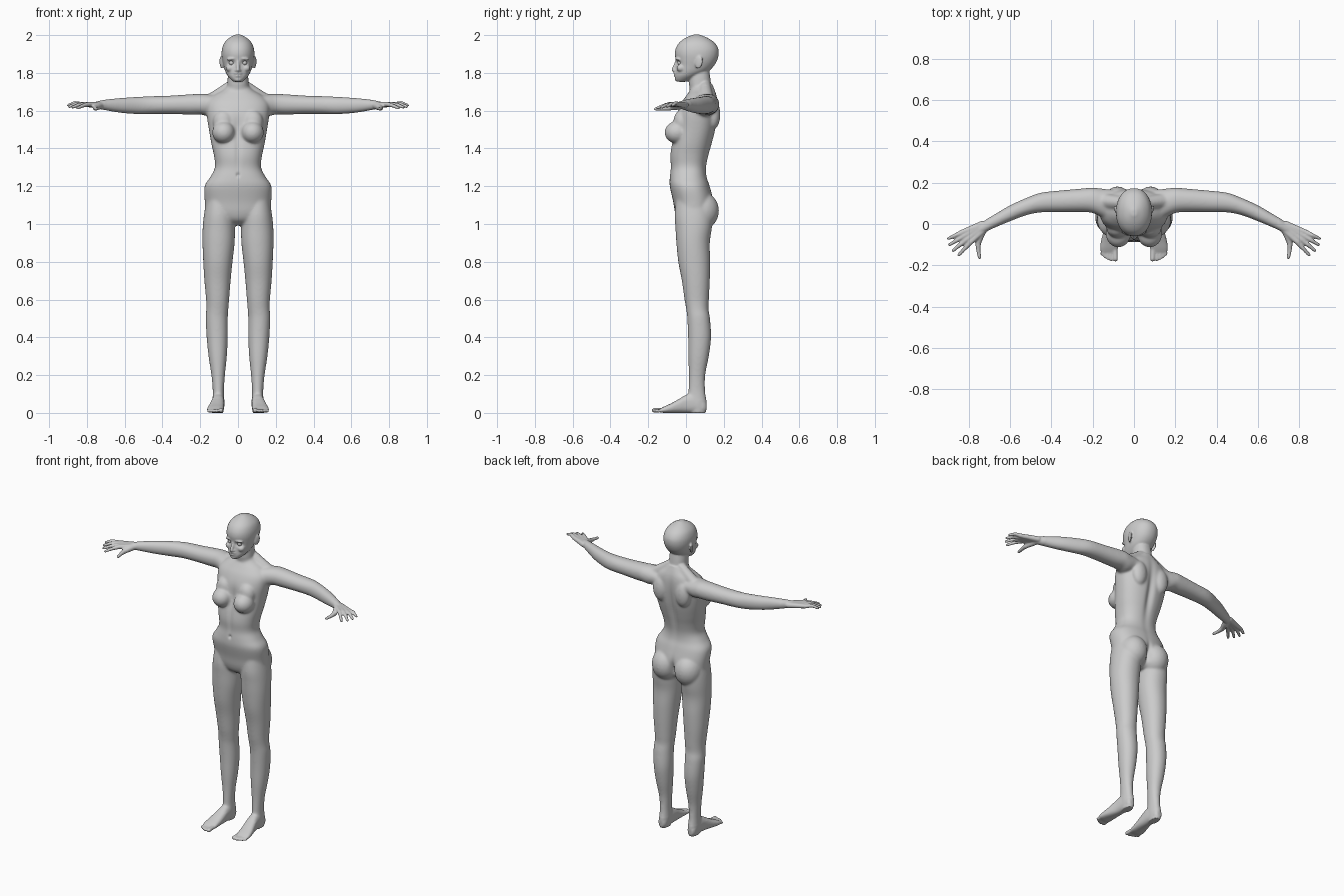
import bpy, bmesh, math
from mathutils import Vector, Matrix, Euler

SEG = 48


def catmull(a, b, c, d, t):
    return [0.5 * (2 * q + (r - p) * t + (2 * p - 5 * q + 4 * r - s) * t * t
                   + (3 * q - p - 3 * r + s) * t ** 3) for p, q, r, s in zip(a, b, c, d)]


def loft(bm, rings, axis="z", power=2.2, steps=4):
    """Closed skin through rings (t, u0, u1, v0, v1) placed along an axis."""
    n = len(rings)
    dense = [catmull(rings[max(i - 1, 0)], rings[i], rings[i + 1], rings[min(i + 2, n - 1)], k / steps)
             for i in range(n - 1) for k in range(steps)] + [rings[-1]]
    loops = []
    for t, u0, u1, v0, v1 in dense:
        loop = []
        for k in range(SEG):
            c, s = math.cos(math.tau * k / SEG), math.sin(math.tau * k / SEG)
            u = (u0 + u1) / 2 + (u1 - u0) / 2 * math.copysign(abs(c) ** (2 / power), c)
            v = (v0 + v1) / 2 + (v1 - v0) / 2 * math.copysign(abs(s) ** (2 / power), s)
            loop.append(bm.verts.new({"x": (t, u, v), "y": (u, t, v), "z": (u, v, t)}[axis]))
        loops.append(loop)
    for a, b in zip(loops, loops[1:]):
        for k in range(SEG):
            j = (k + 1) % SEG
            bm.faces.new((a[k], a[j], b[j], b[k]))
    bm.faces.new(loops[0])
    bm.faces.new(loops[-1])


def blob(bm, loc, size, rot=(0, 0, 0)):
    m = Matrix.LocRotScale(Vector(loc), Euler(rot), Vector(size))
    bmesh.ops.create_icosphere(bm, subdivisions=3, radius=1, matrix=m)


def chain(bm, pts):
    """Tapered round rod through points (x, y, z, radius)."""
    for a, b in zip(pts, pts[1:]):
        n = max(2, int((Vector(a[:3]) - Vector(b[:3])).length / (0.35 * min(a[3], b[3]))))
        for i in range(n + 1):
            p = [p0 + (p1 - p0) * i / n for p0, p1 in zip(a, b)]
            bmesh.ops.create_icosphere(bm, subdivisions=2, radius=p[3], matrix=Matrix.Translation(p[:3]))


def central(rows):
    return [(z, -w, w, y0, y1) for z, w, y0, y1 in rows]


half = bmesh.new()   # everything on the +x side, mirrored later

# leg
loft(half, [
    (1.14, .03, .165, -.05, .12), (1.05, .02, .18, -.06, .14), (.98, .016, .187, -.056, .137),
    (.9, .018, .188, -.051, .126), (.8, .029, .184, -.041, .128), (.7, .039, .178, -.022, .126),
    (.6, .047, .169, -.008, .121), (.55, .051, .168, .001, .119), (.5, .054, .171, .007, .127),
    (.4, .054, .166, .011, .133), (.3, .059, .156, .012, .121), (.2, .069, .141, .015, .102),
    (.12, .074, .134, .013, .101), (.05, .072, .135, .01, .11), (0, .078, .13, .02, .104)], "z", 2.1)
# buttock
blob(half, (.08, .085, 1.07), (.086, .09, .1))

# foot and toes
loft(half, [
    (.108, .09, .12, .012, .05), (.09, .077, .131, 0, .075), (.04, .072, .136, 0, .1),
    (0, .072, .14, 0, .096), (-.04, .073, .149, 0, .072), (-.08, .075, .159, 0, .05),
    (-.115, .077, .164, 0, .034), (-.138, .082, .16, .003, .022)], "y", 2.5)
for x0, x1, tip, r in [(.092, .09, -.17, .0125), (.112, .111, -.172, .009), (.126, .127, -.166, .009),
                       (.139, .142, -.157, .0085), (.15, .155, -.146, .0085)]:
    chain(half, [(x0, -.11, .016, r), (x1, tip, .001 + r, r)])

# arm
loft(half, [
    (.1, .01, .165, 1.585, 1.68), (.16, .035, .172, 1.572, 1.687), (.2, .053, .176, 1.58, 1.689),
    (.25, .058, .172, 1.579, 1.687), (.35, .058, .163, 1.582, 1.68), (.45, .056, .152, 1.582, 1.677),
    (.52, .043, .127, 1.581, 1.674), (.6, .013, .091, 1.586, 1.669), (.66, -.012, .056, 1.594, 1.664),
    (.71, -.034, .026, 1.604, 1.657), (.75, -.05, -.005, 1.613, 1.648)], "x", 2.1)

# hand: fingers run from the wrist through the knuckles to the tips
fingers = [((.725, -.025), (.79, -.086), (.848, -.15), 1.614), ((.73, -.015), (.808, -.073), (.876, -.128), 1.618),
           ((.735, -.008), (.824, -.058), (.893, -.1), 1.622), ((.735, -.002), (.832, -.04), (.898, -.07), 1.628)]
for w, k, tip, z in fingers:
    mid = [(p + q) / 2 for p, q in zip(k, tip)]
    chain(half, [(*w, 1.63, .018), (*k, 1.634, .0135), (*mid, z + .013, .0105), (*tip, z, .0085)])
chain(half, [(.735, -.035, 1.625, .02), (.755, -.09, 1.615, .015), (.754, -.128, 1.611, .011), (.748, -.162, 1.609, .009)])

# breast, shoulder blade, neck-to-shoulder muscle
blob(half, (.076, -.047, 1.485), (.061, .067, .06))
blob(half, (.078, -.022, 1.54), (.055, .045, .065))
blob(half, (.08, .145, 1.58), (.05, .037, .08))
chain(half, [(.03, .1, 1.735, .03), (.15, .112, 1.648, .039)])

# brow, cheek, nostril, ear
blob(half, (.036, -.043, 1.874), (.026, .012, .007), (0, .1, .3))
blob(half, (.043, -.026, 1.825), (.022, .024, .02))
blob(half, (.01, -.058, 1.812), (.007, .009, .006))
blob(half, (.088, .068, 1.856), (.007, .022, .034), (-.2, 0, -.35))

# mirror to the -x side
body = bmesh.new()
for side in (1, -1):
    copy = half.copy()
    bmesh.ops.scale(copy, vec=(side, 1, 1), verts=copy.verts)
    if side < 0:
        bmesh.ops.reverse_faces(copy, faces=copy.faces)
    tmp = bpy.data.meshes.new("half")
    copy.to_mesh(tmp)
    body.from_mesh(tmp)
    bpy.data.meshes.remove(tmp)
    copy.free()

# torso
loft(body, central([
    (.992, .05, .0, .08), (1.02, .12, -.04, .12), (1.06, .168, -.058, .135), (1.12, .176, -.068, .145),
    (1.2, .177, -.086, .126), (1.25, .146, -.086, .11), (1.3, .122, -.081, .108), (1.36, .127, -.084, .12),
    (1.42, .14, -.076, .137), (1.5, .154, -.058, .157), (1.58, .166, -.048, .167), (1.64, .165, -.025, .168),
    (1.68, .13, .002, .163), (1.71, .08, .022, .153), (1.74, .05, .03, .14)]), "z", 2.35)
# neck
loft(body, central([(1.64, .065, .03, .15), (1.7, .06, .022, .147), (1.74, .056, .016, .134),
                    (1.78, .054, .016, .128), (1.83, .05, .02, .12)]))
# head
loft(body, central([
    (1.753, .022, -.048, .0), (1.765, .037, -.056, .03), (1.785, .055, -.058, .07), (1.81, .068, -.056, .12),
    (1.84, .077, -.053, .15), (1.87, .084, -.055, .166), (1.9, .087, -.059, .173), (1.93, .084, -.054, .17),
    (1.96, .072, -.036, .151), (1.985, .047, -.003, .115), (2.003, .013, .04, .07)]), "z", 2.15)
# nose, lips, chin
chain(body, [(0, -.05, 1.86, .008), (0, -.067, 1.816, .0105)])
blob(body, (0, -.056, 1.796), (.022, .011, .006))
blob(body, (0, -.055, 1.785), (.018, .011, .0065))
blob(body, (0, -.044, 1.766), (.022, .015, .013))

bmesh.ops.recalc_face_normals(body, faces=body.faces)
mesh = bpy.data.meshes.new("body")
body.to_mesh(mesh)
obj = bpy.data.objects.new("body", mesh)
bpy.context.collection.objects.link(obj)
bpy.context.view_layer.objects.active = obj
obj.select_set(True)


def apply(name, kind, **settings):
    mod = obj.modifiers.new(name, kind)
    for key, value in settings.items():
        setattr(mod, key, value)
    bpy.ops.object.modifier_apply(modifier=mod.name)


# fuse all parts into one skin and soften the joints of trunk and limbs
apply("fuse", "REMESH", mode="VOXEL", voxel_size=.005, use_smooth_shade=True)
soft = obj.vertex_groups.new(name="soft")
soft.add([v.index for v in obj.data.vertices
          if .07 < v.co.z < 1.735 and abs(v.co.x) < .7], 1.0, "REPLACE")
apply("soften", "SMOOTH", factor=.5, iterations=25, vertex_group="soft")

# sculpted dents (x, y, z, radii, push along y): sockets, mouth, navel, midlines, spine
dents = [(.034, -.05, 1.853, .019, .04, .011, .012), (0, -.066, 1.7905, .02, .02, .004, .004),
         (0, -.085, 1.26, .008, .03, .01, .01), (0, -.08, 1.38, .014, .04, .09, .006),
         (0, -.05, 1.5, .02, .05, .07, .008), (0, .16, 1.45, .022, .06, .17, -.016),
         (0, .15, 1.06, .014, .07, .06, -.02)]
for v in obj.data.vertices:
    x, y, z = abs(v.co.x), v.co.y, v.co.z
    for cx, cy, cz, rx, ry, rz, push in dents:
        q = ((x - cx) / rx) ** 2 + ((y - cy) / ry) ** 2 + ((z - cz) / rz) ** 2
        if q < 9:
            v.co.y += push * math.exp(-q)
apply("polish", "SMOOTH", factor=.5, iterations=3)
for p in obj.data.polygons:
    p.use_smooth = True

# eyes
for side, label in ((1, "left"), (-1, "right")):
    bpy.ops.mesh.primitive_uv_sphere_add(segments=24, ring_count=16, radius=.0135, location=(side * .034, -.031, 1.853))
    bpy.context.object.name = label + "_eye"
    bpy.ops.object.shade_smooth()
